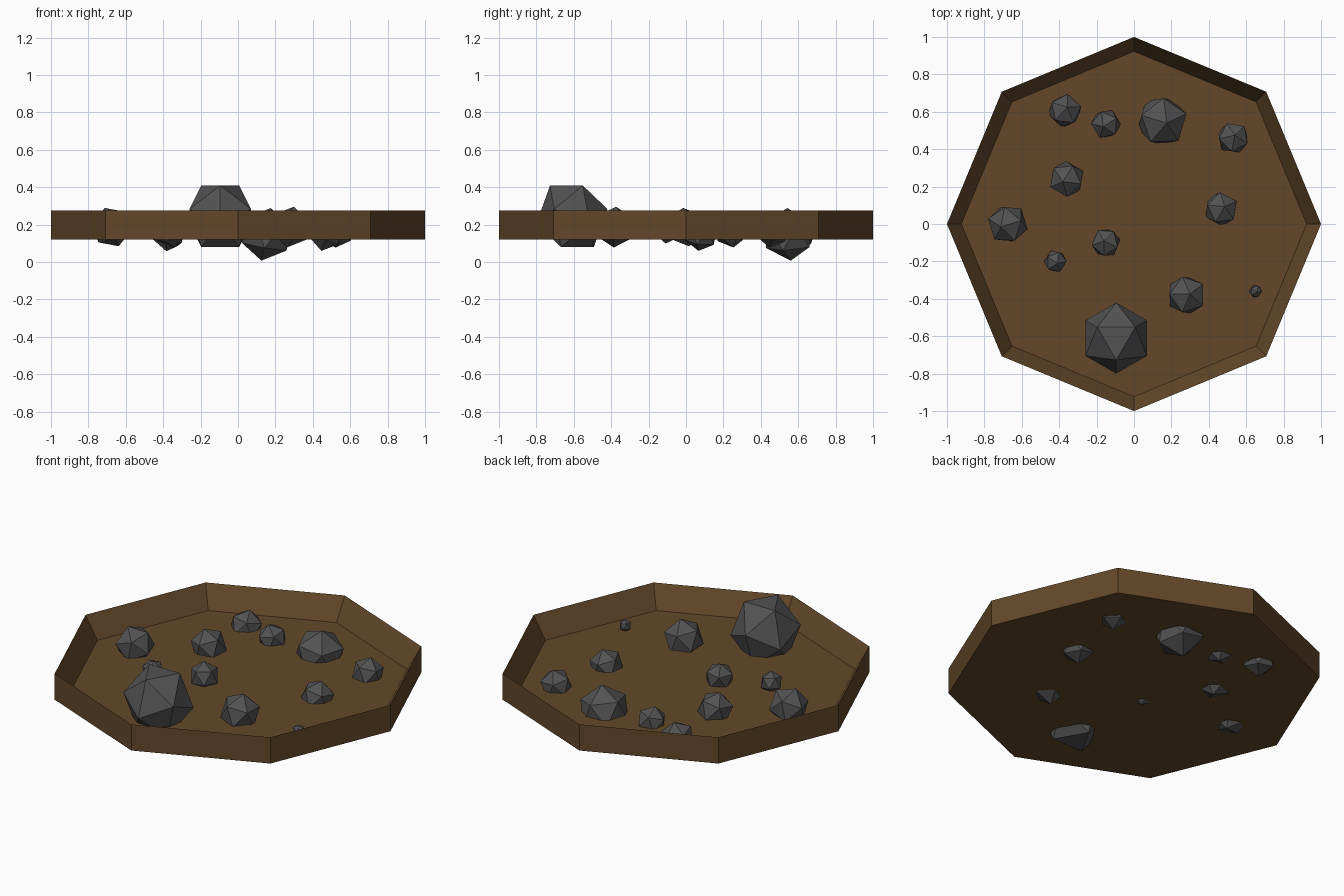
import bpy, bmesh
from math import cos, sin, pi, radians
from mathutils import Matrix

if "Cube" in bpy.data.objects:
    bpy.data.objects.remove(bpy.data.objects["Cube"])


def material(name, rgb):
    m = bpy.data.materials.new(name)
    m.diffuse_color = (*rgb, 1)
    m.use_nodes = True
    m.node_tree.nodes["Principled BSDF"].inputs["Base Color"].default_value = m.diffuse_color
    return m


def add_object(name, bm, mat):
    bmesh.ops.recalc_face_normals(bm, faces=bm.faces)
    me = bpy.data.meshes.new(name)
    bm.to_mesh(me)
    bm.free()
    me.materials.append(mat)
    ob = bpy.data.objects.new(name, me)
    bpy.context.collection.objects.link(ob)


brown = material("soil_brown", (0.125, 0.064, 0.022))
grey = material("stone_grey", (0.085, 0.085, 0.085))

# Octagonal tray: underside, outer wall, sloped inner wall, floor
bm = bmesh.new()
rings = [[bm.verts.new((r * cos(k * pi / 4), r * sin(k * pi / 4), z)) for k in range(8)]
         for r, z in ((1.0, 0.12), (1.0, 0.275), (0.923, 0.144))]
bm.faces.new(rings[0])
bm.faces.new(rings[2])
for a, b in zip(rings, rings[1:]):
    for k in range(8):
        j = (k + 1) % 8
        bm.faces.new((a[k], a[j], b[j], b[k]))
add_object("tray", bm, brown)


# Low-poly stones: x, y, z, radius, height factor, tilt about x, tilt about y, spin (degrees)
def stone(name, x, y, z, r, h, tx, ty, spin):
    s = bmesh.new()
    bmesh.ops.create_icosphere(s, subdivisions=1, radius=r)
    rot = (Matrix.Rotation(radians(ty), 4, 'Y') @ Matrix.Rotation(radians(tx), 4, 'X')
           @ Matrix.Rotation(radians(spin), 4, 'Z'))
    s.transform(Matrix.Translation((x, y, z)) @ Matrix.Diagonal((1, 1, h, 1)) @ rot)
    add_object(name, s, grey)


stones = [
    (-0.095, -0.61, 0.245, 0.193, 1.07, 37.4, 0, 54),
    (0.15, 0.55, 0.148, 0.143, 1, 4, 10, 20),
    (-0.37, 0.605, 0.148, 0.093, 1, -12, 8, 10),
    (-0.15, 0.535, 0.162, 0.083, 1, 10, -10, 30),
    (0.53, 0.46, 0.165, 0.09, 1, -10, 6, 45),
    (-0.36, 0.24, 0.175, 0.1, 1, 8, -12, 60),
    (0.465, 0.08, 0.152, 0.095, 1, -8, 12, 25),
    (-0.675, 0.0, 0.187, 0.11, 1, 8, -20, 15),
    (-0.15, -0.1, 0.18, 0.082, 1, -6, -8, 50),
    (-0.42, -0.2, 0.18, 0.063, 1, 10, 10, 5),
    (0.28, -0.38, 0.187, 0.111, 1, -3, 10, 35),
    (0.65, -0.36, 0.168, 0.036, 1, 5, 12, 0),
]
for i, args in enumerate(stones):
    stone(f"stone_{i + 1}", *args)
